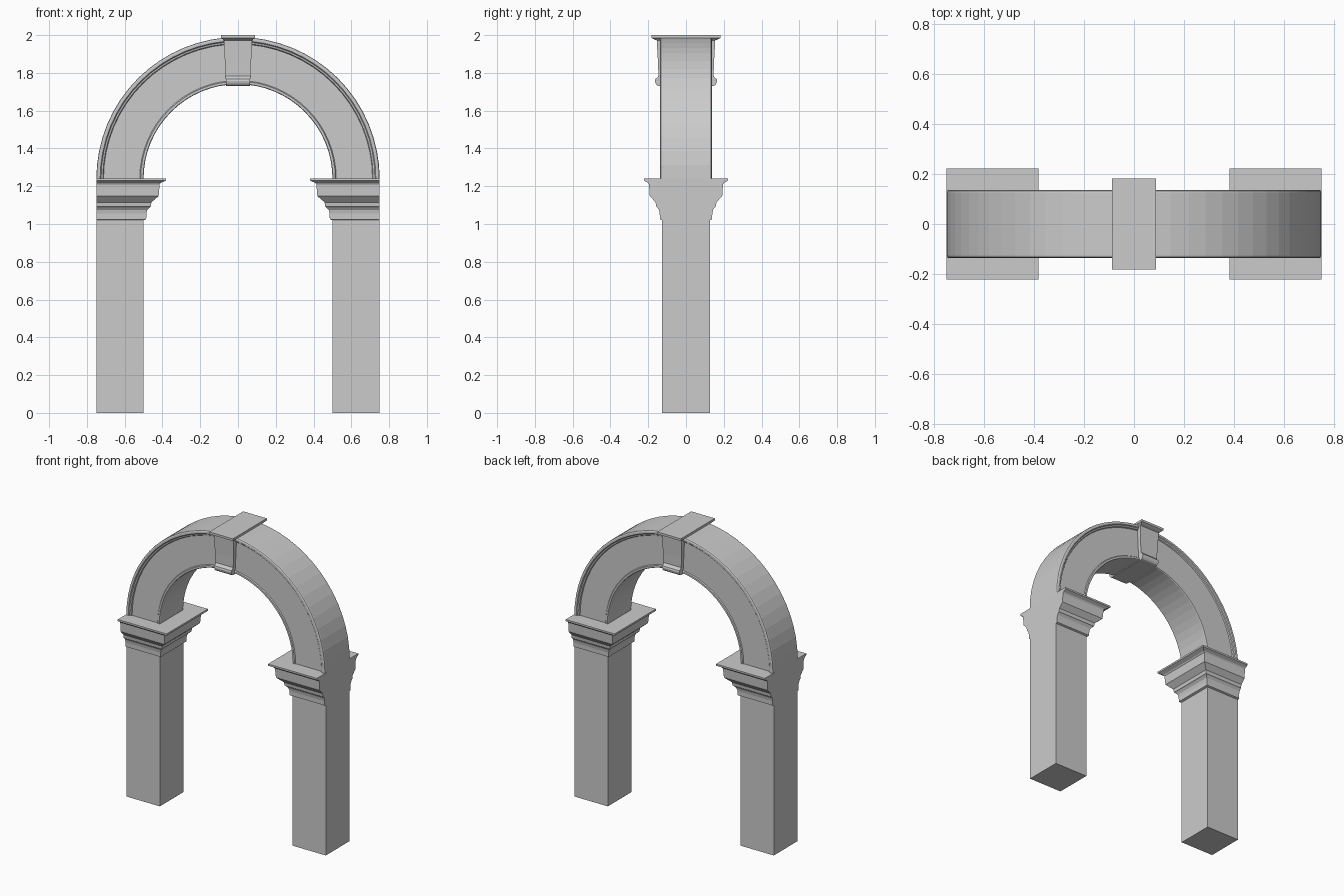
import bpy, bmesh, math

if "Cube" in bpy.data.objects:
    bpy.data.objects.remove(bpy.data.objects["Cube"])

ARCH_Z = 1.24      # springing height of the arch
SEGMENTS = 32


def make_object(name, rings, closed_profile=True):
    """Skin a list of equal-length vertex rings and cap both ends."""
    bm = bmesh.new()
    loops = [[bm.verts.new(p) for p in ring] for ring in rings]
    for a, b in zip(loops, loops[1:]):
        for i in range(len(a)):
            j = (i + 1) % len(a)
            bm.faces.new((a[i], a[j], b[j], b[i]))
    bm.faces.new(loops[0])
    bm.faces.new(loops[-1])
    bmesh.ops.recalc_face_normals(bm, faces=bm.faces)
    mesh = bpy.data.meshes.new(name)
    bm.to_mesh(mesh)
    bm.free()
    ob = bpy.data.objects.new(name, mesh)
    bpy.context.collection.objects.link(ob)
    return ob


def rect(x0, x1, y, z):
    return [(x0, -y, z), (x1, -y, z), (x1, y, z), (x0, y, z)]


def mirror_x(ob):
    ob.modifiers.new("mirror", 'MIRROR').use_axis[0] = True


# Square pillars
mirror_x(make_object("pillar", [rect(0.5, 0.75, 0.127, z) for z in (0, 1.02)]))

# Moulded capitals: (projection, height), outer side stays flush
capital = [(0, 1.02), (0.014, 1.025), (0.015, 1.055), (0.02, 1.075),
           (0.032, 1.088), (0.038, 1.092), (0.042, 1.115), (0.08, 1.148),
           (0.085, 1.21), (0.092, 1.218), (0.118, 1.23), (0.118, 1.242)]
mirror_x(make_object("capital", [rect(0.5 - o, 0.75, 0.127 + 0.81 * o, z)
                                 for o, z in capital]))

# Arch ring: half section (radius, depth) mirrored front to back, swept 180 degrees
half = [(0.5, 0.123), (0.503, 0.128), (0.515, 0.128), (0.52, 0.122),
        (0.712, 0.122), (0.716, 0.129), (0.725, 0.131), (0.73, 0.137),
        (0.742, 0.137), (0.748, 0.133), (0.75, 0.126)]
section = [(r, -y) for r, y in half] + [(r, y) for r, y in reversed(half)]
arch = []
for i in range(SEGMENTS + 1):
    a = math.pi * i / SEGMENTS
    arch.append([(r * math.cos(a), y, ARCH_Z + r * math.sin(a)) for r, y in section])
make_object("arch", arch)

# Keystone with rounded foot: (height, half width, half depth)
keystone = [(1.731, 0.062, 0.142), (1.735, 0.063, 0.154), (1.745, 0.064, 0.162),
            (1.757, 0.064, 0.165), (1.768, 0.065, 0.162), (1.776, 0.065, 0.152),
            (1.784, 0.066, 0.146), (1.85, 0.069, 0.148), (1.975, 0.075, 0.155)]
make_object("keystone", [rect(-w, w, d, z) for z, w, d in keystone])

# Flat cap over the keystone
cap = [(1.972, 0.075, 0.155), (1.978, 0.08, 0.17), (1.985, 0.089, 0.183),
       (2.0, 0.089, 0.183)]
make_object("keystone_cap", [rect(-w, w, d, z) for z, w, d in cap])
